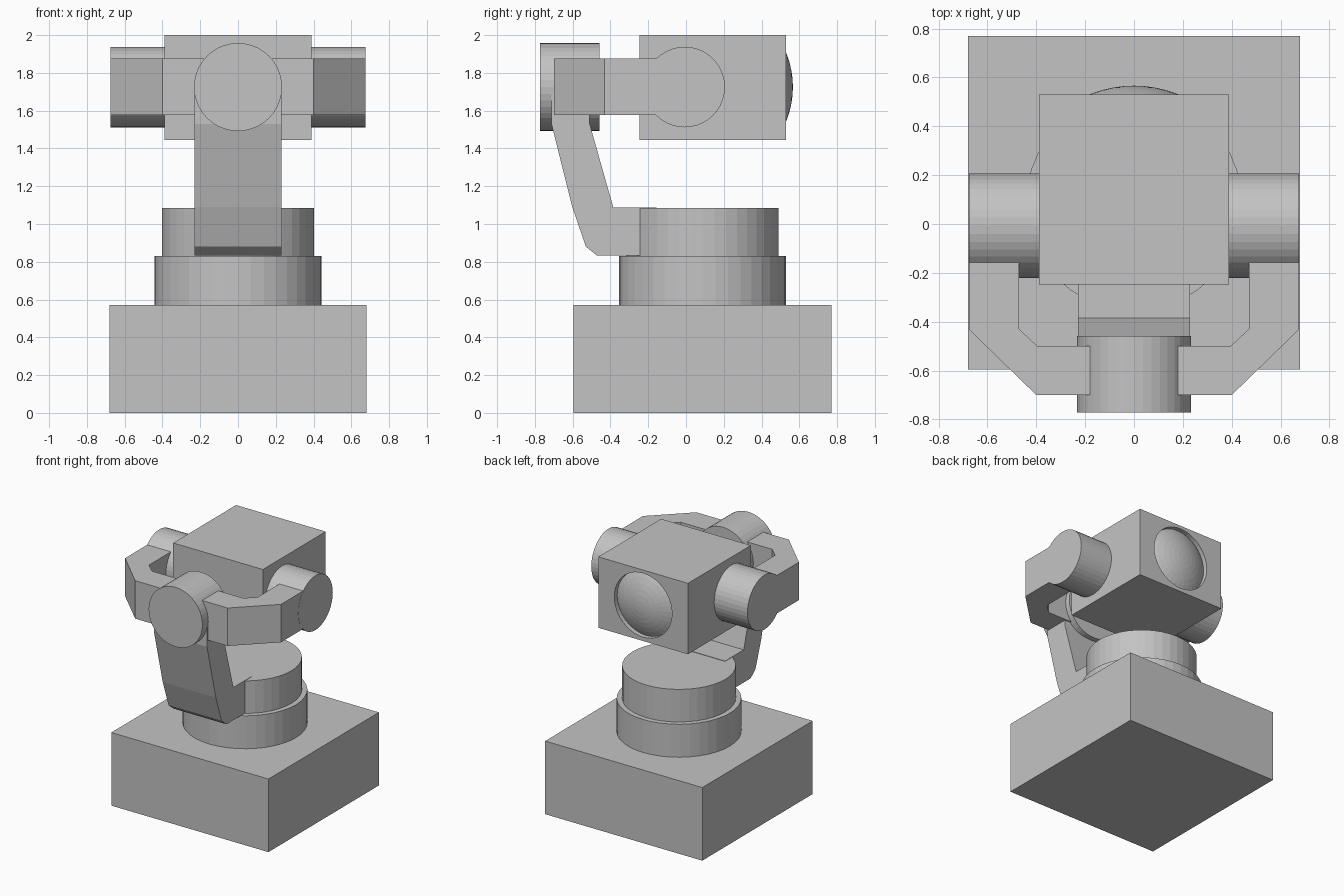
import bpy, bmesh
from math import pi, cos, sin, asin
from mathutils import Matrix, Vector

cube = bpy.data.objects.get("Cube")
if cube:
    bpy.data.objects.remove(cube, do_unlink=True)

GREY = (0.55, 0.55, 0.55, 1)
grey = bpy.data.materials.new("plain grey")
grey.use_nodes = True
grey.diffuse_color = GREY
grey.node_tree.nodes["Principled BSDF"].inputs["Base Color"].default_value = GREY

AXIS_Z = 1.725      # height of both pivot axes
SIDES = 40


def finish(name, bm):
    bmesh.ops.recalc_face_normals(bm, faces=bm.faces)
    mesh = bpy.data.meshes.new(name)
    bm.to_mesh(mesh)
    bm.free()
    mesh.materials.append(grey)
    ob = bpy.data.objects.new(name, mesh)
    bpy.context.collection.objects.link(ob)
    return ob


def box(name, low, high):
    low, high = Vector(low), Vector(high)
    bm = bmesh.new()
    bmesh.ops.create_cube(bm, size=1)
    bmesh.ops.scale(bm, vec=high - low, verts=bm.verts)
    bmesh.ops.translate(bm, vec=(low + high) / 2, verts=bm.verts)
    return finish(name, bm)


def cylinder(name, start, end, radius):
    """Cylinder running between two points."""
    start, end = Vector(start), Vector(end)
    run = end - start
    turn = run.to_track_quat("Z", "Y").to_matrix().to_4x4()
    bm = bmesh.new()
    bmesh.ops.create_cone(bm, cap_ends=True, segments=SIDES, radius1=radius,
                          radius2=radius, depth=run.length,
                          matrix=Matrix.Translation((start + end) / 2) @ turn)
    return finish(name, bm)


def prism(name, points, extrude):
    """Outline of 3D points pushed along a vector."""
    bm = bmesh.new()
    face = bm.faces.new([bm.verts.new(p) for p in points])
    grown = bmesh.ops.extrude_face_region(bm, geom=[face])
    moved = [v for v in grown["geom"] if isinstance(v, bmesh.types.BMVert)]
    bmesh.ops.translate(bm, vec=extrude, verts=moved)
    # the starting face is kept as the closing cap
    if not face.is_valid:
        bmesh.ops.holes_fill(bm, edges=bm.edges)
    return finish(name, bm)


# Base and turntable
box("base", (-0.68, -0.595, 0), (0.68, 0.77, 0.572))
cylinder("lower_turntable", (0, 0.087, 0.572), (0, 0.087, 0.83), 0.442)
cylinder("upper_turntable", (0, 0.087, 0.83), (0, 0.087, 1.085), 0.403)

# Bent arm rising from the turntable to the roll motor
arm = [(-0.155, 0.832), (-0.47, 0.832), (-0.53, 0.88), (-0.602, 1.09),
       (-0.712, 1.53), (-0.712, AXIS_Z), (-0.51, AXIS_Z), (-0.51, 1.53),
       (-0.385, 1.088), (-0.155, 1.088)]
prism("arm", [(-0.23, y, z) for y, z in arm], (0.46, 0, 0))
cylinder("roll_motor", (0, -0.772, AXIS_Z), (0, -0.458, AXIS_Z), 0.233)

# Yoke arms and tilt motors on both sides
yoke = [(0.675, -0.155), (0.675, -0.432), (0.4, -0.7), (0.18, -0.7),
        (0.18, -0.5), (0.395, -0.5), (0.47, -0.43), (0.47, -0.155)]
for side, s in (("left", 1), ("right", -1)):
    prism(side + "_yoke_arm", [(s * x, y, 1.578) for x, y in yoke], (0, 0, 0.297))
    cylinder(side + "_tilt_motor", (s * 0.386, -0.007, AXIS_Z),
             (s * 0.676, -0.007, AXIS_Z), 0.213)

# Camera head with a shallow round recess in its rear face
head = box("camera_head", (-0.388, -0.247, 1.445), (0.388, 0.53, 2.0))
cutter = cylinder("recess_cutter", (0, 0.49, AXIS_Z), (0, 0.6, AXIS_Z), 0.25)
cutter.hide_render = True
cut = head.modifiers.new("recess", "BOOLEAN")
cut.operation = "DIFFERENCE"
cut.solver = "EXACT"
cut.object = cutter
bpy.context.view_layer.objects.active = head
bpy.ops.object.modifier_apply(modifier=cut.name)
bpy.data.objects.remove(cutter, do_unlink=True)

# Domed lens sitting in the recess: an arc spun about the y axis
CURVE, RIM, TIP = 0.48, 0.248, 0.566
bm = bmesh.new()
half = asin(RIM / CURVE)
arc = [bm.verts.new((CURVE * sin(half * i / 6),
                     TIP - CURVE * (1 - cos(half * i / 6)), AXIS_Z))
       for i in range(7)]
edges = [bm.edges.new(pair) for pair in zip(arc, arc[1:])]
bmesh.ops.spin(bm, geom=arc + edges, cent=(0, 0, AXIS_Z), axis=(0, 1, 0),
               angle=2 * pi, steps=32)
bmesh.ops.remove_doubles(bm, verts=bm.verts, dist=0.0005)
lens = finish("lens", bm)
# an open dome: make sure it faces outward
if lens.data.polygons[0].normal.y < 0:
    lens.data.flip_normals()
